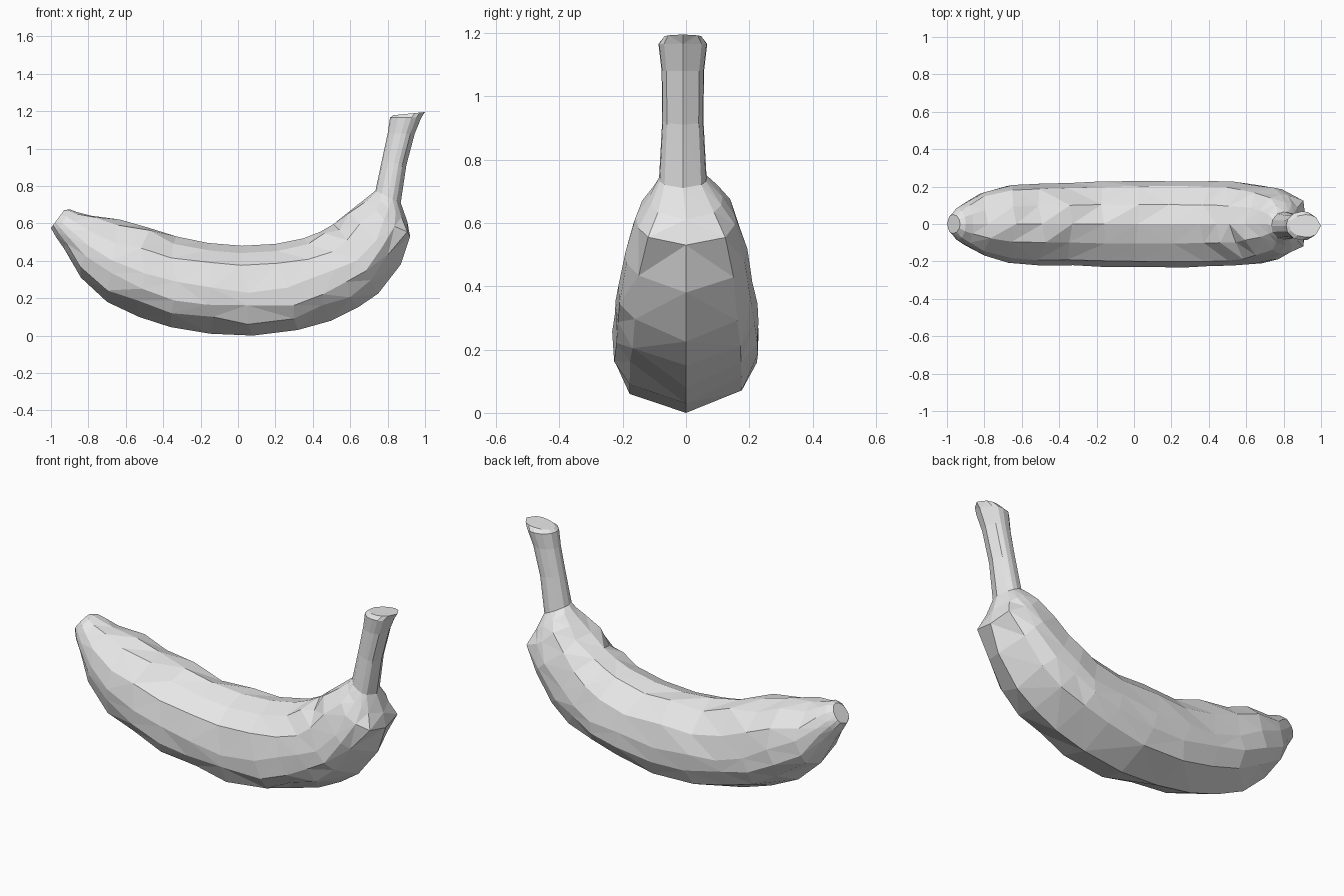
import bpy
import bmesh
import random
from mathutils import Vector

random.seed(4)
cube = bpy.data.objects.get("Cube")
if cube:
    bpy.data.objects.remove(cube, do_unlink=True)

# One plain grey skin
skin = bpy.data.materials.new("plain grey")
skin.use_nodes = True
grey = (0.8, 0.8, 0.8, 1)
skin.diffuse_color = grey
skin.node_tree.nodes["Principled BSDF"].inputs["Base Color"].default_value = grey

# Sections from tip to stem: inner x, inner z, outer x, outer z, half width
SECTIONS = [
    (-.93, .67, -1, .575, .05),
    (-.90, .675, -.975, .53, .085),
    (-.86, .66, -.93, .465, .115),
    (-.78, .64, -.84, .31, .17),
    (-.63, .62, -.7, .18, .21),
    (-.49, .58, -.53, .1, .22),
    (-.33, .53, -.36, .045, .225),
    (-.16, .495, -.15, .01, .23),
    (.02, .48, .08, 0, .23),
    (.2, .49, .32, .03, .233),
    (.35, .52, .5, .08, .23),
    (.44, .555, .64, .15, .225),
    (.51, .595, .75, .225, .215),
    (.59, .66, .87, .38, .195),
    (.66, .715, .92, .53, .16),
    (.71, .755, .905, .61, .115),
    (.735, .775, .87, .71, .075),
    (.77, .94, .9, .91, .065),
    (.8, 1.08, .945, 1.08, .067),
    (.813, 1.165, .98, 1.165, .077),
    (.83, 1.178, 1, 1.195, .06),
]

# Cross-section: side fraction, height fraction from outer to inner edge
HALF = [(.77, .16), (.97, .32), (1, .5), (.87, .75), (.45, .95)]
PROFILE = [(0, 0)] + HALF + [(0, 1)] + [(-s, t) for s, t in reversed(HALF)]

bm = bmesh.new()
rings = []
for i, (ix, iz, ox, oz, w) in enumerate(SECTIONS):
    inner, outer = Vector((ix, 0, iz)), Vector((ox, 0, oz))
    body = 3 <= i <= 14
    ring = []
    for side, t in PROFILE:
        # Slight unevenness of the hand-cut facets along the body
        if body and side:
            t += random.uniform(-.035, .035)
            side *= random.uniform(.97, 1.01)
        p = outer.lerp(inner, t)
        p.y = side * w - (.01 if i > 15 else 0)
        if body and side:
            p.x += random.uniform(-.02, .02)
        ring.append(bm.verts.new(p))
    rings.append(ring)

# Skin between neighbouring sections and the two ends
n = len(PROFILE)
for a, b in zip(rings, rings[1:]):
    for k in range(n):
        bm.faces.new((a[k], a[(k + 1) % n], b[(k + 1) % n], b[k]))
bm.faces.new(rings[0])
bm.faces.new(rings[-1])
bmesh.ops.recalc_face_normals(bm, faces=bm.faces)
bmesh.ops.triangulate(bm, faces=bm.faces, quad_method='SHORT_EDGE')

mesh = bpy.data.meshes.new("banana")
bm.to_mesh(mesh)
bm.free()
mesh.materials.append(skin)
banana = bpy.data.objects.new("banana", mesh)
bpy.context.collection.objects.link(banana)
